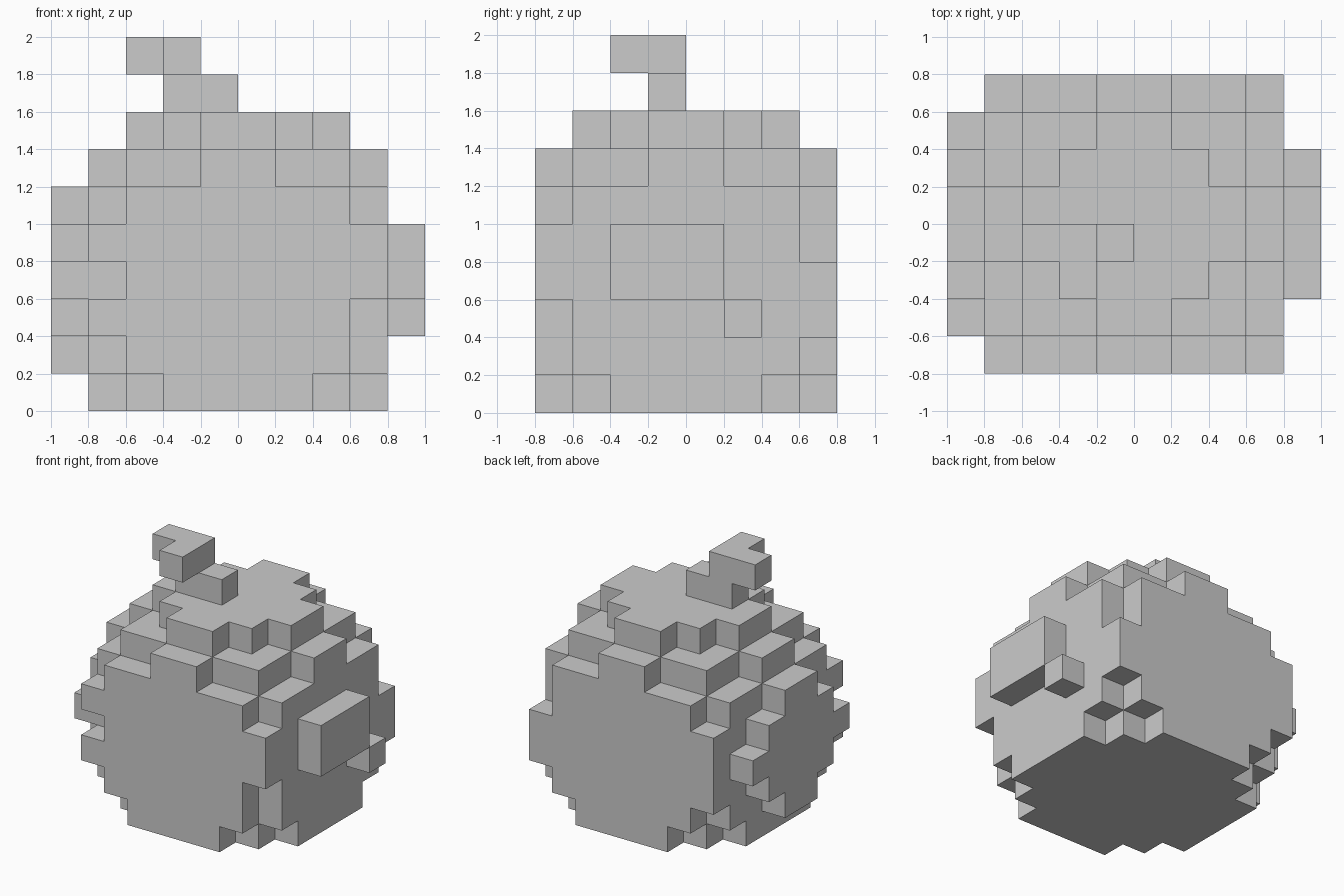
import bpy, bmesh
from math import radians
from mathutils import Vector

if "Cube" in bpy.data.objects:
    bpy.data.objects.remove(bpy.data.objects["Cube"])

S = 0.2  # edge of one cube


def box(x0, x1, y0, y1, z0, z1):
    """Cube cells filling a block, in whole cube units."""
    return {(x, y, z) for x in range(x0, x1) for y in range(y0, y1) for z in range(z0, z1)}


# Round body: wide middle, trimmed bottom corners, stepped top
body = box(-4, 4, -4, 4, 1, 6) | box(-3, 3, -3, 3, 6, 7)
body |= box(-4, 4, -2, 2, 0, 1) | box(-2, 2, -4, 4, 0, 1) | box(-3, 3, -3, 3, 0, 1)
body |= box(-4, 4, -1, 1, 6, 7) | box(-1, 1, -4, 4, 6, 7)
for a, b in ((3, 1), (2, 2), (1, 3)):
    body |= box(-a, a, -b, b, 7, 8)

# Upright corner columns with missing cubes, by level
gaps = {(-4, -4): (1, 3, 5), (3, -4): (1, 2, 5), (3, 3): (1, 4, 5), (-4, 3): (1, 5)}
for (x, y), levels in gaps.items():
    body -= {(x, y, z) for z in levels}

# Raised diamond on the left side
left_patch = set()
for z, half in zip(range(1, 6), (1, 2, 3, 2, 1)):
    left_patch |= box(-5, -4, -half, half, z, z + 1)

# Raised plate and single cube on the right side
right_patch = box(4, 5, -2, 1, 3, 5) | box(4, 5, 1, 2, 2, 3)

# Bent stem
stem = box(-2, 0, -1, 0, 8, 9) | box(-3, -1, -1, 0, 9, 10) | box(-2, -1, -2, -1, 9, 10)

parts = {"body": body, "left_patch": left_patch, "right_patch": right_patch, "stem": stem}
solid = set().union(*parts.values())


def build(name, cells):
    """Skin the cells, leaving out faces hidden between cubes."""
    bm = bmesh.new()
    for c in sorted(cells):
        for axis in range(3):
            for side in (0, 1):
                n = list(c)
                n[axis] += 1 if side else -1
                if tuple(n) in solid:
                    continue
                u, v = (axis + 1) % 3, (axis + 2) % 3
                ring = []
                for du, dv in ((0, 0), (1, 0), (1, 1), (0, 1)):
                    p = Vector(c)
                    p[axis] += side
                    p[u] += du
                    p[v] += dv
                    ring.append(bm.verts.new(p * S))
                bm.faces.new(ring if side else ring[::-1])
    bmesh.ops.remove_doubles(bm, verts=bm.verts, dist=0.001)
    bmesh.ops.dissolve_limit(bm, angle_limit=radians(1), verts=bm.verts, edges=bm.edges)
    mesh = bpy.data.meshes.new(name)
    bm.to_mesh(mesh)
    bm.free()
    bpy.context.collection.objects.link(bpy.data.objects.new(name, mesh))


for name, cells in parts.items():
    build(name, cells)
